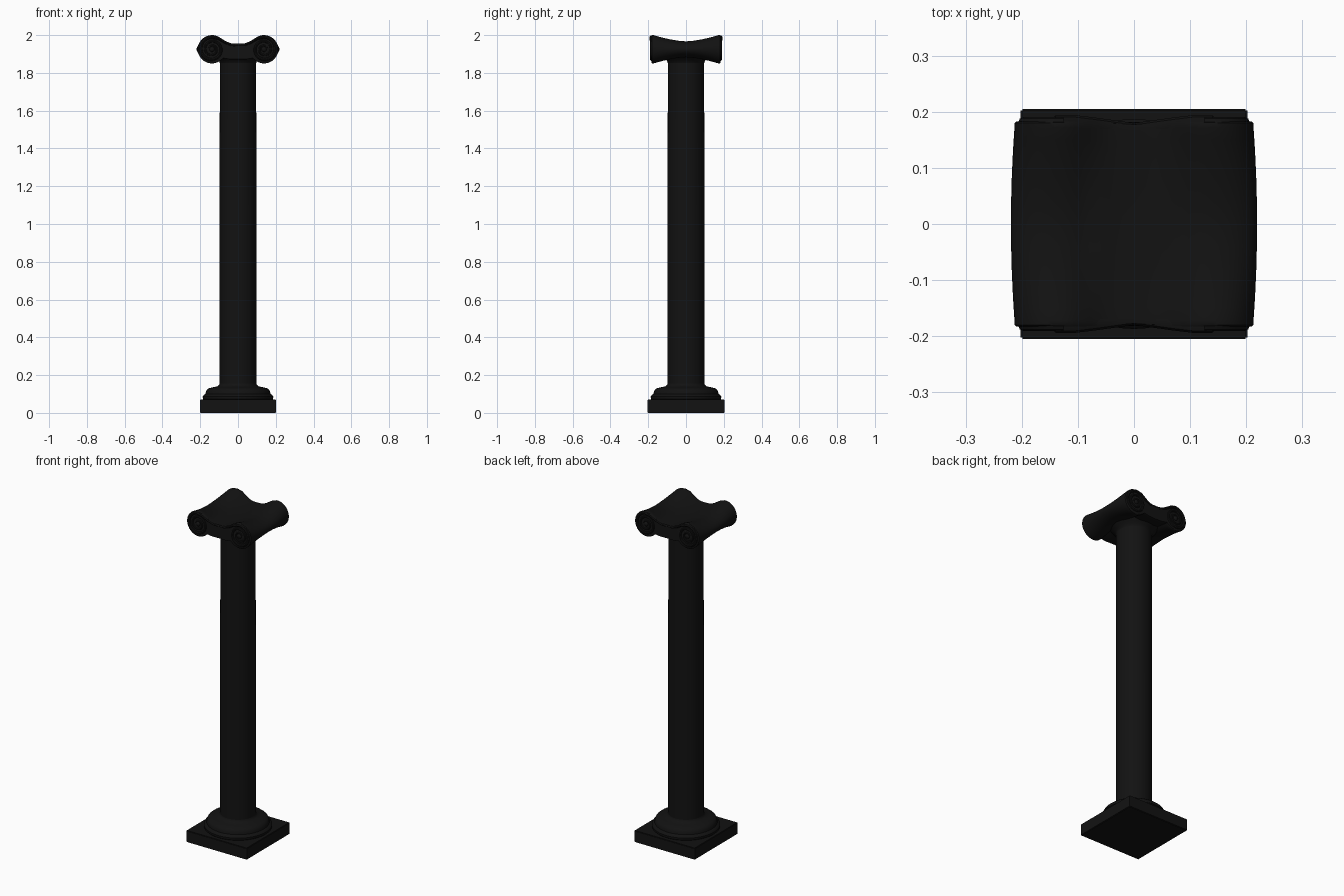
import bpy, bmesh, math

if "Cube" in bpy.data.objects:
    bpy.data.objects.remove(bpy.data.objects["Cube"])

stone = bpy.data.materials.new("black_stone")
stone.diffuse_color = (0.006, 0.006, 0.006, 1)
stone.use_nodes = True
stone.node_tree.nodes["Principled BSDF"].inputs["Base Color"].default_value = stone.diffuse_color


def finish(name, bm, angle=35):
    bmesh.ops.recalc_face_normals(bm, faces=bm.faces)
    mesh = bpy.data.meshes.new(name)
    bm.to_mesh(mesh)
    bm.free()
    obj = bpy.data.objects.new(name, mesh)
    bpy.context.collection.objects.link(obj)
    mesh.materials.append(stone)
    bpy.ops.object.select_all(action='DESELECT')
    bpy.context.view_layer.objects.active = obj
    obj.select_set(True)
    bpy.ops.object.shade_smooth_by_angle(angle=math.radians(angle))
    return obj


def loft(name, rings, angle=35):
    """Skin a stack of equal-length closed rings and cap both ends."""
    bm = bmesh.new()
    loops = [[bm.verts.new(p) for p in ring] for ring in rings]
    n = len(loops[0])
    for a, b in zip(loops, loops[1:]):
        for i in range(n):
            j = (i + 1) % n
            bm.faces.new((a[i], a[j], b[j], b[i]))
    bm.faces.new(loops[0][::-1])
    bm.faces.new(loops[-1])
    return finish(name, bm, angle)


def turned(name, profile, n=64):
    return loft(name, [[(r * math.cos(2 * math.pi * i / n), r * math.sin(2 * math.pi * i / n), z)
                        for i in range(n)] for r, z in profile])


# Square plinth
bm = bmesh.new()
bmesh.ops.create_cube(bm, size=1)
for v in bm.verts:
    v.co = (v.co.x * 0.404, v.co.y * 0.41, 0.035 + v.co.z * 0.07)
bmesh.ops.bevel(bm, geom=bm.edges[:], offset=0.003, segments=2, affect='EDGES')
finish("plinth", bm)

# Round stepped base moulding
turned("base_moulding", [(0.178, 0.066), (0.186, 0.074), (0.187, 0.086), (0.18, 0.096),
                         (0.172, 0.1), (0.17, 0.112), (0.165, 0.122), (0.155, 0.13),
                         (0.13, 0.136), (0.108, 0.141), (0.099, 0.15), (0.097, 0.16)])

# Shaft and the flared neck beneath the capital
turned("shaft", [(0.098, 0.13), (0.098, 0.9), (0.096, 1.9)])
turned("neck", [(0.096, 1.852), (0.102, 1.866), (0.118, 1.876), (0.13, 1.89), (0.13, 1.93)])

# Capital: scroll-shaped section swept front to back, pinched in the middle
CX, CZ, R = 0.138, 1.925, 0.075
half = [(0.0, 1.872), (0.045, 1.872)]
for k in range(29):
    a = math.radians(-140 + 265 * k / 28)
    half.append((CX + R * math.cos(a), CZ + R * math.sin(a)))
half += [(0.078, 1.976), (0.06, 1.964), (0.04, 1.957), (0.02, 1.955), (0.0, 1.955)]
section = half + [(-x, z) for x, z in half[-2:0:-1]]

rings = []
for y in (-0.183, -0.18, -0.172, -0.15, -0.12, -0.08, -0.04, 0,
          0.04, 0.08, 0.12, 0.15, 0.172, 0.18, 0.183):
    t = min(1, abs(y) / 0.172)
    sz = 0.56 + 0.44 * t ** 1.6
    sx = 1.03 - 0.03 * t ** 2
    if abs(y) > 0.181:
        sz, sx = 0.96, 0.985
    rings.append([(x * sx, y * (0.97 + 0.03 * min(1, abs(x) / 0.1)),
                   CZ + (z - CZ) * (sz if abs(x) > 0.06 else 0.5 + 0.5 * sz)) for x, z in section])
loft("capital", rings, 45)


# Raised spiral scrolls on the front and back faces
def scroll(name, side, front):
    rings, turns, steps = [], 2.25, 72
    for k in range(steps + 1):
        f = k / steps
        a = math.radians(100) - f * turns * 2 * math.pi
        rad = 0.066 * (1 - f) + 0.014 * f
        w = 0.009 * (1 - f) + 0.005 * f
        ring = []
        for i in range(8):
            b = 2 * math.pi * i / 8
            r = rad + w * math.cos(b)
            ring.append((side * (CX + r * math.cos(a)), front * (0.182 + w * math.sin(b)),
                         CZ + r * math.sin(a)))
        rings.append(ring)
    loft(name, rings)
    # Button at the centre of the scroll
    bm = bmesh.new()
    bmesh.ops.create_uvsphere(bm, u_segments=16, v_segments=8, radius=0.014)
    for v in bm.verts:
        v.co = (v.co.x + side * CX, v.co.y * 0.7 + front * 0.182, v.co.z + CZ)
    finish(name + "_eye", bm)


for side in (-1, 1):
    for front in (-1, 1):
        scroll(f"scroll_{'left' if side < 0 else 'right'}_{'front' if front < 0 else 'back'}", side, front)

# Band linking the two scrolls on each face
for front in (-1, 1):
    pts = [(-0.14, 1.99), (-0.105, 1.983), (-0.07, 1.962), (-0.035, 1.948), (0, 1.945),
           (0.035, 1.948), (0.07, 1.962), (0.105, 1.983), (0.14, 1.99)]
    loft(f"band_{'front' if front < 0 else 'back'}",
         [[(x, front * (0.168 + 0.014 * min(1, abs(x) / 0.1) + 0.012 * math.sin(2 * math.pi * i / 8)),
            z + 0.008 * math.cos(2 * math.pi * i / 8)) for i in range(8)] for x, z in pts])
